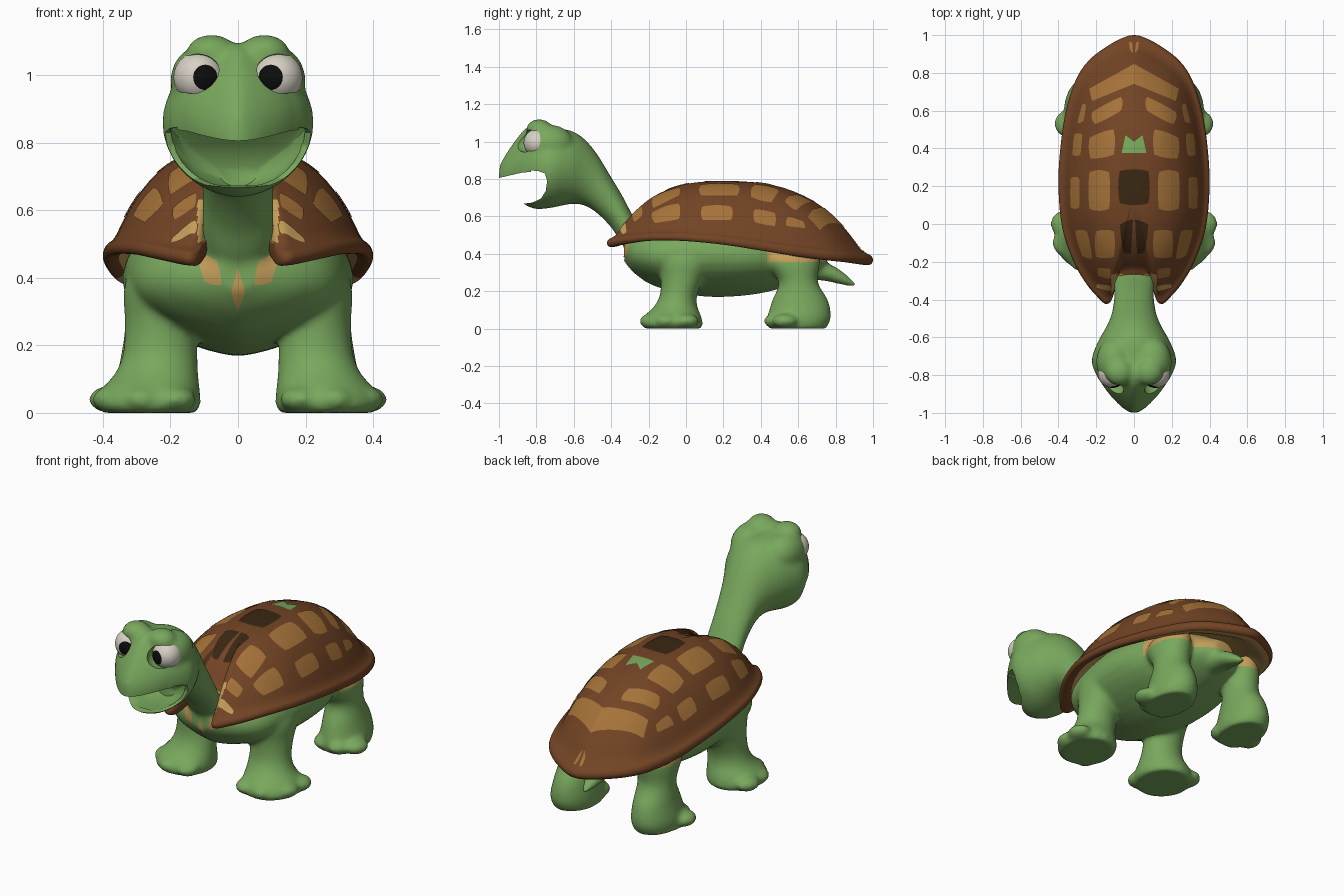
import bpy, bmesh, math
from mathutils import Matrix, Vector
from mathutils.bvhtree import BVHTree

if "Cube" in bpy.data.objects:
    bpy.data.objects.remove(bpy.data.objects["Cube"])


def material(name, rgb):
    m = bpy.data.materials.new(name)
    m.use_nodes = True
    m.diffuse_color = (*rgb, 1)
    m.node_tree.nodes["Principled BSDF"].inputs["Base Color"].default_value = (*rgb, 1)
    return m


GREEN = material("skin green", (.19, .39, .11))
BROWN = material("shell brown", (.17, .058, .018))
TAN = material("scute tan", (.38, .17, .04))
CREAM = material("light tan", (.55, .34, .1))
DARK = material("dark brown", (.042, .02, .006))
WHITE = material("eye white", (.68, .63, .55))
BLACK = material("pupil black", (.004, .004, .004))


def spline(pts, n):
    """Catmull-Rom samples through tuples of any length."""
    p = [Vector(q) for q in [pts[0], *pts, pts[-1]]]
    out = []
    for a, b, c, d in zip(p, p[1:], p[2:], p[3:]):
        for i in range(n):
            t = i / n
            out.append(b + (c - a) * (t / 2) + (a * 2 - b * 5 + c * 4 - d) * (t * t / 2)
                       + (b * 3 - a - c * 3 + d) * (t ** 3 / 2))
    return out + [p[-1]]


def loft(bm, rings):
    """Skin closed rings and cap both ends."""
    rows = [[bm.verts.new(p) for p in r] for r in rings]
    n = len(rows[0])
    faces = [bm.faces.new((a[i], a[(i + 1) % n], b[(i + 1) % n], b[i]))
             for a, b in zip(rows, rows[1:]) for i in range(n)]
    faces += [bm.faces.new(rows[0]), bm.faces.new(rows[-1])]
    bmesh.ops.recalc_face_normals(bm, faces=faces)


def circle(n=32):
    return [(math.cos(math.tau * i / n), math.sin(math.tau * i / n)) for i in range(n)]


def loft_y(bm, sections, keel=0):
    """Sections: y, half width, bottom z, top z, crown; keel and crown narrow the underside and top."""
    loft(bm, [[(w * c * abs(c) ** (keel if s < 0 else max(crown, 0)), y, (lo + hi) / 2 + (hi - lo) / 2 * s)
               for c, s in circle()]
              for y, w, lo, hi, crown in (tuple(q) for q in spline(sections, 4))])


def loft_z(bm, sections, side):
    """Sections: centre x, centre y, z, radius x, radius y."""
    loft(bm, [[(side * (x + rx * c), y + ry * s, z) for c, s in circle()]
              for x, y, z, rx, ry in (tuple(q) for q in spline(sections, 4))])


def ball(bm, centre, radii):
    bmesh.ops.create_uvsphere(bm, u_segments=32, v_segments=20, radius=1,
                              matrix=Matrix.LocRotScale(Vector(centre), None, Vector(radii)))


def make(name, bm, *mats):
    me = bpy.data.meshes.new(name)
    bm.to_mesh(me)
    bm.free()
    ob = bpy.data.objects.new(name, me)
    bpy.context.collection.objects.link(ob)
    for m in mats:
        me.materials.append(m)
    return ob


def smooth(ob, angle=40):
    for o in bpy.context.selected_objects:
        o.select_set(False)
    ob.select_set(True)
    bpy.context.view_layer.objects.active = ob
    bpy.ops.object.shade_smooth_by_angle(angle=math.radians(angle))


# Skin: head and neck, trunk, tail
bm = bmesh.new()
loft_y(bm, [(-1, .02, .75, .87, .3), (-.97, .065, .72, .925, .5), (-.92, .115, .69, 1.0, .7),
            (-.88, .148, .675, 1.05, .8), (-.85, .168, .655, 1.08, .8), (-.8, .2, .638, 1.095, .5),
            (-.72, .225, .645, 1.075, .1), (-.62, .19, .665, 1.06, 0), (-.55, .15, .66, 1.02, 0),
            (-.48, .12, .62, .94, 0), (-.4, .107, .54, .81, 0), (-.34, .107, .45, .71, 0),
            (-.27, .11, .38, .58, 0), (-.2, .12, .3, .5, 0)])
loft_y(bm, [(-.33, .06, .36, .46, 0), (-.27, .2, .29, .5, 0), (-.15, .3, .22, .56, 0), (.1, .34, .17, .62, 0),
            (.35, .33, .18, .6, 0), (.55, .25, .225, .54, 0), (.68, .15, .27, .46, 0),
            (.75, .06, .31, .42, 0)], keel=.4)
loft_y(bm, [(.64, .09, .26, .4, 0), (.74, .065, .255, .36, 0), (.83, .045, .235, .31, 0),
            (.91, .012, .22, .24, 0)])

# Brows, legs and toes on both sides
for s in (1, -1):
    ball(bm, (s * .078, -.785, 1.065), (.075, .07, .055))
    ball(bm, (s * .1, -.73, .985), (.1, .13, .105))
    loft_z(bm, [(.24, 0, .45, .06, .12), (.238, 0, .37, .1, .145), (.23, -.02, .27, .105, .115),
                (.23, -.04, .18, .11, .1), (.24, -.055, .12, .122, .115), (.258, -.07, .07, .145, .15),
                (.265, -.075, .025, .155, .165), (.262, -.07, 0, .14, .15)], s)
    loft_z(bm, [(.23, .58, .43, .07, .13), (.235, .57, .36, .1, .148), (.24, .6, .25, .095, .105),
                (.245, .61, .15, .105, .15), (.25, .605, .06, .12, .17), (.25, .595, 0, .115, .155)], s)
    for x, y in ((.185, -.175), (.285, -.18), (.37, -.1), (.38, 0), (.2, .495), (.29, .485), (.36, .53)):
        ball(bm, (s * x, y, .04), (.062, .07, .04))
skin = make("turtle_skin", bm, GREEN, CREAM)
m = skin.modifiers.new("blend", 'REMESH')
m.mode, m.voxel_size = 'VOXEL', .011
m = skin.modifiers.new("soften", 'SMOOTH')
m.factor, m.iterations = .5, 14

# Cutters: open mouth, throat with a sloping roof, eye sockets
cutters = []
bm = bmesh.new()
gape = [(-1.1, .79), (-1, .805), (-.88, .833), (-.79, .842), (-.755, .83), (-.742, .79),
        (-.75, .735), (-.775, .695), (-.82, .674), (-.87, .667), (-1.1, .62)]
loft(bm, [[(x, y, z) for y, z in gape] for x in (-.4, .4)])
cutters.append(make("mouth_cutter", bm))
bm = bmesh.new()
throat = [(-.83, .205, .667, .84), (-.745, .198, .662, .84), (-.69, .15, .664, .785), (-.64, .06, .67, .72)]
loft(bm, [[(w * c, y, hi + (hi - lo) * min(s, 0) + .012 * max(s, 0)) for c, s in circle()]
          for y, w, lo, hi in throat])
cutters.append(make("throat_cutter", bm))
for s in (1, -1):
    bm = bmesh.new()
    ball(bm, (s * .122, -.845, 1.002), (.073, .09, .06))
    cutters.append(make("socket_cutter", bm))
for c in cutters:
    c.hide_render = True
    m = skin.modifiers.new("cut", 'BOOLEAN')
    m.operation, m.solver, m.object = 'DIFFERENCE', 'EXACT', c
baked = bpy.data.meshes.new_from_object(skin.evaluated_get(bpy.context.evaluated_depsgraph_get()))
skin.modifiers.clear()
skin.data = baked
for c in cutters:
    bpy.data.objects.remove(c)
for f in baked.polygons:
    f.material_index = int(f.center.y > .43 and f.center.z > .355)
smooth(skin)

# Eyes with the pupil as the rings round the forward pole
for s, side in ((1, "left"), (-1, "right")):
    bm = bmesh.new()
    bmesh.ops.create_uvsphere(bm, u_segments=32, v_segments=24, radius=1)
    for f in bm.faces:
        f.material_index = int(f.calc_center_median().z > .865)
    turn = Matrix.Rotation(-.3 * s, 4, 'Z') @ Matrix.Rotation(math.pi / 2, 4, 'X')
    bm.transform(Matrix.Translation((s * .116, -.793, .993)) @ turn @ Matrix.Scale(.075, 4))
    smooth(make(side + "_eye", bm, WHITE, BLACK))

# Shell: rim outline from neck notch to tail, dome profile turned under at the lip
rim = spline([(0, -.27, .57), (.07, -.28, .55), (.095, -.33, .5), (.12, -.405, .46), (.15, -.423, .457),
              (.185, -.395, .462), (.25, -.32, .475), (.32, -.2, .488), (.38, -.02, .487), (.4, .2, .468),
              (.39, .4, .44), (.36, .6, .41), (.305, .77, .39), (.23, .875, .38), (.12, .955, .37),
              (.04, .993, .365), (0, 1, .365)], 5)
rim += [Vector((-p.x, p.y, p.z)) for p in rim[-2:0:-1]]
dome = spline([(.02, 1), (.2, .99), (.4, .92), (.6, .755), (.75, .53), (.85, .315), (.905, .17), (.945, .1),
               (.985, .06), (1, 0), (.985, -.05), (.95, -.06), (.88, -.02), (.75, .13), (.5, .3)], 3)
CREST = Vector((0, .2, .787))
bm = bmesh.new()
loft(bm, [[(p.x * r, CREST.y + (p.y - CREST.y) * r, p.z + (CREST.z - p.z) * h) for p in rim]
          for r, h in dome])
for i, f in enumerate(bm.faces):
    c = f.calc_center_median()
    collar = abs(c.x) < .12 and c.y < -.265 and c.z > .505
    f.material_index = int(collar or i // len(rim) >= (32 if c.y > .5 else 36))
shell_tree = BVHTree.FromBMesh(bm)
smooth(make("shell", bm, BROWN, CREAM), 60)

bm = bmesh.new()
bm.from_mesh(skin.data)
skin_tree = BVHTree.FromBMesh(bm)
bm.free()


def plate(name, corners, mat, side=1, front=False, rounding=.2, n=8):
    """Thin rounded quad laid on the shell from above, or on the chest from the front."""
    a, b, c, d = (Vector((side * x, y)) for x, y in corners)
    ray = Vector((0, 1, 0)) if front else Vector((0, 0, -1))
    bm = bmesh.new()
    grid = {}
    for i in range(n + 1):
        for j in range(n + 1):
            u, v = 2 * i / n - 1, 2 * j / n - 1
            u, v = u * math.sqrt(1 - rounding * v * v), v * math.sqrt(1 - rounding * u * u)
            u, v = (u + 1) / 2, (v + 1) / 2
            p = a.lerp(b, u).lerp(d.lerp(c, u), v)
            start = Vector((p.x, -.6, p.y)) if front else Vector((p.x, p.y, 2))
            hit, nor, _, _ = (skin_tree if front else shell_tree).ray_cast(start, ray)
            if hit:
                grid[i, j] = bm.verts.new(hit + nor * (-.003 if nor.dot(ray) > 0 else .003))
    for i in range(n):
        for j in range(n):
            q = [(i, j), (i + 1, j), (i + 1, j + 1), (i, j + 1)]
            if all(k in grid for k in q):
                f = bm.faces.new([grid[k] for k in q])
                f.normal_update()
                if f.normal.dot(ray) > 0:
                    f.normal_flip()
    smooth(make(name, bm, mat), 60)


def box(x0, x1, y0, y1):
    return [(x0, y0), (x1, y0), (x1, y1), (x0, y1)]


# Paired scutes, chevrons, dark and green centre halves, front trim
for s in (1, -1):
    for q in (box(.1, .205, -.18, -.03), box(.125, .24, .07, .285),
              [(.1, .36), (.235, .34), (.24, .46), (.1, .51)],
              [(.06, .6), (.21, .52), (.23, .59), (.06, .68)],
              [(.215, -.19), (.275, -.17), (.315, -.03), (.245, -.03)], box(.285, .335, .08, .25),
              [(.28, .36), (.325, .36), (.315, .48), (.27, .48)],
              [(.265, .54), (.3, .53), (.27, .64), (.25, .63)],
              [(.125, -.29), (.19, -.275), (.195, -.23), (.12, -.235)]):
        plate("scute", q, TAN, s)
    plate("rear_chevron", [(0, .74), (.22, .65), (.235, .715), (0, .845)], TAN, s, rounding=0)
    plate("tail_notch", [(.004, .9), (.022, .92), (.026, .965), (.01, .96)], TAN, s)
    plate("dark_scute_front", [(.016, -.16), (.06, -.15), (.076, 0), (.004, .03)], DARK, s, rounding=.1)
    plate("green_scute", [(0, .375), (.065, .375), (.045, .47), (0, .435)], GREEN, s, rounding=0)
    plate("collar_trim", [(.125, -.355), (.2, -.335), (.195, -.315), (.12, -.325)], CREAM, s)
    plate("chest_plate", [(.045, .375), (.1, .385), (.122, .475), (.06, .455)], CREAM, s, front=True)

# Middle scute and breast mark
plate("dark_scute_middle", box(-.083, .083, .1, .29), DARK)
plate("breast_mark", [(0, .3), (.02, .36), (0, .43), (-.02, .36)], CREAM, front=True, rounding=0)
